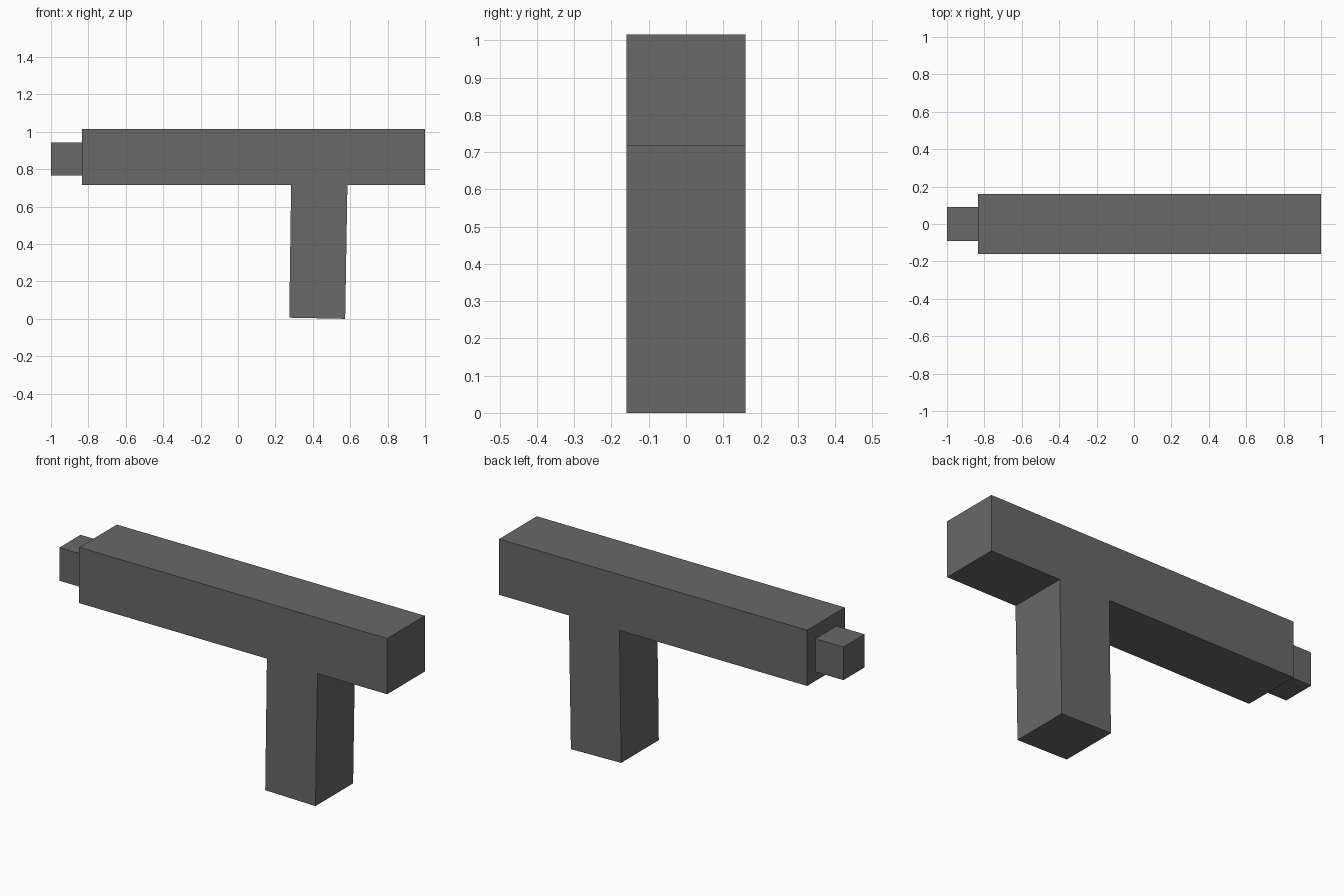
import bpy
import bmesh

if "Cube" in bpy.data.objects:
    bpy.data.objects.remove(bpy.data.objects["Cube"])

grey = bpy.data.materials.new("dark grey")
grey.diffuse_color = (0.138, 0.138, 0.138, 1)
grey.use_nodes = True
grey.node_tree.nodes["Principled BSDF"].inputs["Base Color"].default_value = grey.diffuse_color


def extrude_profile(name, points, half_width):
    """Extrude an XZ outline symmetrically along Y."""
    bm = bmesh.new()
    face = bm.faces.new([bm.verts.new((x, -half_width, z)) for x, z in points])
    new = bmesh.ops.extrude_face_region(bm, geom=[face])["geom"]
    verts = [v for v in new if isinstance(v, bmesh.types.BMVert)]
    bmesh.ops.translate(bm, verts=verts, vec=(0, 2 * half_width, 0))
    bmesh.ops.recalc_face_normals(bm, faces=bm.faces)
    mesh = bpy.data.meshes.new(name)
    bm.to_mesh(mesh)
    bm.free()
    mesh.materials.append(grey)
    obj = bpy.data.objects.new(name, mesh)
    bpy.context.collection.objects.link(obj)
    return obj


# Long body with the slightly tilted grip flush beneath it
extrude_profile("body_and_grip", [
    (-0.833, 1.016), (-0.833, 0.716), (0.284, 0.716), (0.274, 0.006),
    (0.573, 0.0), (0.585, 0.716), (1.0, 0.716), (1.0, 1.016)], 0.16)

# Small square nozzle on the left end
extrude_profile("nozzle", [
    (-1.0, 0.943), (-1.0, 0.765), (-0.833, 0.765), (-0.833, 0.943)], 0.09)
